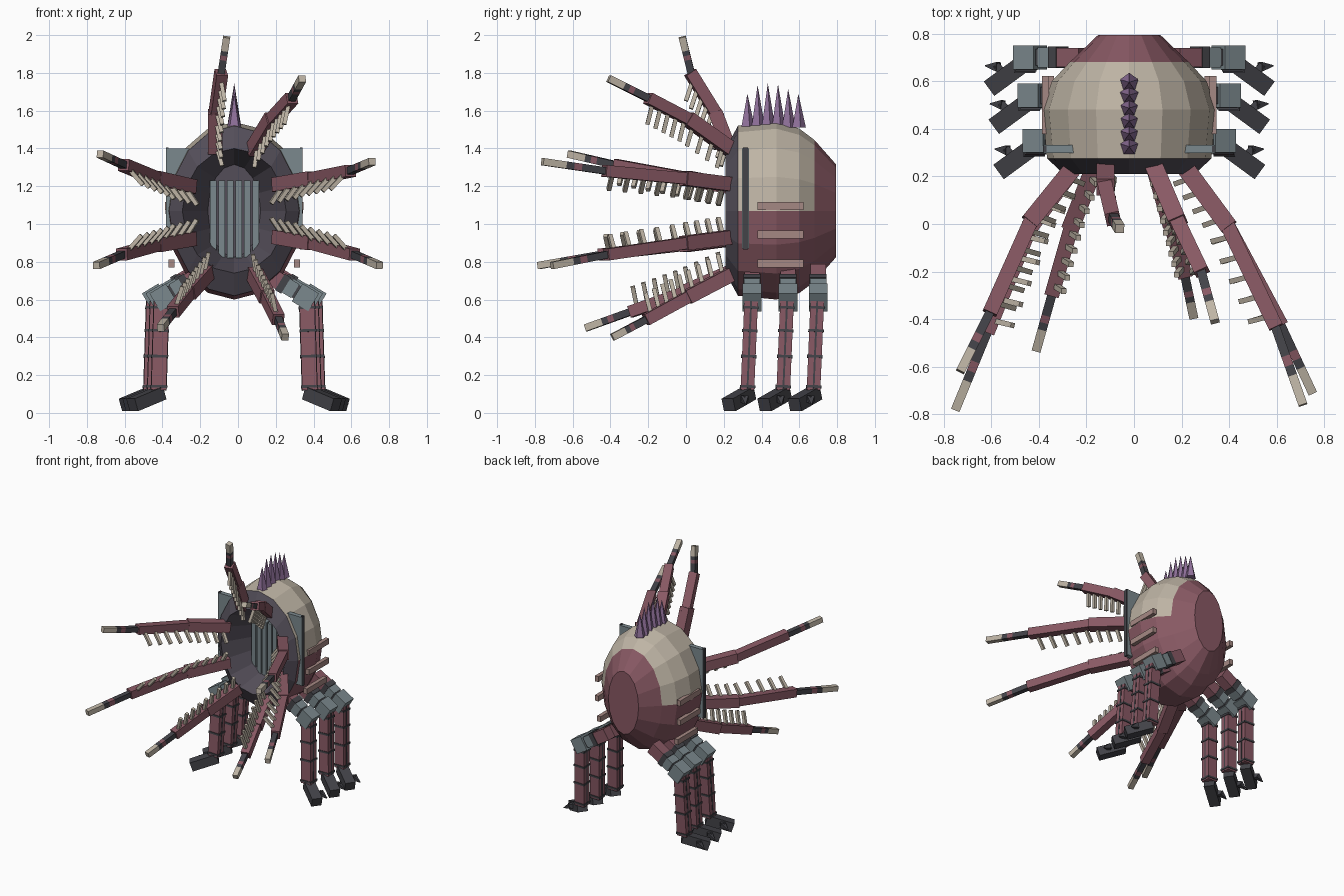
import bpy, bmesh, math
from mathutils import Vector

if "Cube" in bpy.data.objects:
    bpy.data.objects.remove(bpy.data.objects["Cube"], do_unlink=True)


def material(name, srgb):
    col = tuple(c ** 2.2 for c in srgb) + (1.0,)
    m = bpy.data.materials.new(name)
    m.use_nodes = True
    m.diffuse_color = col
    m.node_tree.nodes["Principled BSDF"].inputs["Base Color"].default_value = col
    return m


MATS = [
    material("maroon", (0.53, 0.35, 0.39)),
    material("cream", (0.74, 0.70, 0.64)),
    material("slate", (0.48, 0.53, 0.55)),
    material("charcoal", (0.27, 0.27, 0.29)),
    material("dark_mauve", (0.33, 0.31, 0.35)),
    material("purple", (0.56, 0.44, 0.60)),
    material("dusty_pink", (0.64, 0.53, 0.51)),
]
MAROON, CREAM, SLATE, CHARCOAL, MAUVE, PURPLE, PINK = range(len(MATS))
CX, CZ = -0.02, 1.07      # body axis
SIDES = 16


def finish(bm, name):
    bmesh.ops.recalc_face_normals(bm, faces=bm.faces[:])
    mesh = bpy.data.meshes.new(name)
    bm.to_mesh(mesh)
    bm.free()
    for m in MATS:
        mesh.materials.append(m)
    obj = bpy.data.objects.new(name, mesh)
    bpy.context.collection.objects.link(obj)
    return obj


def bar(bm, p, q, w, h, mat, taper=1.0):
    """Box running from p to q; w is the sideways size, h the other one."""
    p, q = Vector(p), Vector(q)
    d = (q - p).normalized()
    ref = Vector((0, 1, 0)) if abs(d.z) > 0.9 else Vector((0, 0, 1))
    side = d.cross(ref).normalized()
    up = side.cross(d)
    ends = []
    for c, k in ((p, 1.0), (q, taper)):
        ends.append([bm.verts.new(c + side * (a * w * k / 2) + up * (b * h * k / 2))
                     for a, b in ((-1, -1), (1, -1), (1, 1), (-1, 1))])
    a, b = ends
    faces = [a[::-1], b] + [[a[i], a[(i + 1) % 4], b[(i + 1) % 4], b[i]] for i in range(4)]
    for f in faces:
        bm.faces.new(f).material_index = mat


def block(bm, centre, size, mat):
    x, y, z = centre
    bar(bm, (x, y - size[1] / 2, z), (x, y + size[1] / 2, z), size[0], size[2], mat)


# Body shell: elliptical rings along y, from the bottom of the bowl, round the rim, to the back
bm = bmesh.new()
rings = [(0.43, 0.14, 0.245), (0.21, 0.275, 0.33), (0.275, 0.345, 0.45), (0.48, 0.365, 0.47),
         (0.60, 0.325, 0.435), (0.68, 0.25, 0.375), (0.795, 0.13, 0.245)]
loops = []
for y, rx, rz in rings:
    loops.append([bm.verts.new((CX + rx * math.cos(t), y, CZ + rz * math.sin(t)))
                  for t in (2 * math.pi * i / SIDES for i in range(SIDES))])
for k, (a, b) in enumerate(zip(loops, loops[1:])):
    for i in range(SIDES):
        j = (i + 1) % SIDES
        f = bm.faces.new((a[i], a[j], b[j], b[i]))
        if k < 2:
            f.material_index = MAUVE
        elif k < 5 and f.calc_center_median().z > CZ:
            f.material_index = CREAM
        else:
            f.material_index = MAROON
bm.faces.new(loops[0]).material_index = MAUVE
bm.faces.new(loops[-1]).material_index = MAROON
finish(bm, "body_shell")

# Grille of upright slats inside the bowl
bm = bmesh.new()
for i in range(6):
    block(bm, (CX - 0.112 + 0.045 * i, 0.405, 1.025), (0.035, 0.05, 0.41), SLATE)
finish(bm, "mouth_grille")

# Cheek plates and raised side bars
bm = bmesh.new()
for s in (-1, 1):
    block(bm, (CX + s * 0.295, 0.315, 1.135), (0.13, 0.035, 0.53), SLATE)
    block(bm, (CX + s * 0.355, 0.315, 1.135), (0.014, 0.024, 0.54), CHARCOAL)
finish(bm, "cheek_plates")
bm = bmesh.new()
for s in (-1, 1):
    for z, u in ((1.095, 0.352), (0.945, 0.352), (0.79, 0.332)):
        block(bm, (CX + s * u, 0.5, z), (0.03, 0.245, 0.042), PINK)
finish(bm, "side_bars")

# Crest of five-sided spikes
bm = bmesh.new()
for i, tip in enumerate((1.69, 1.735, 1.745, 1.74, 1.715, 1.69)):
    cone = bmesh.ops.create_cone(bm, cap_ends=True, segments=5, radius1=0.04, radius2=0,
                                 depth=tip - 1.51)
    bmesh.ops.translate(bm, verts=cone["verts"],
                        vec=(CX, 0.325 + 0.054 * i, (tip + 1.51) / 2))
for f in bm.faces:
    f.material_index = PURPLE
finish(bm, "crest_spikes")


# Legs: thigh blocks, banded shin, foot and claw
def leg(name, s, y, out):
    bm = bmesh.new()

    def pt(u, dy, z):
        return Vector((CX + s * (u + out), y + dy, z))

    hip, knee = pt(0.16, 0, 0.75), pt(0.43, 0, 0.585)
    bar(bm, hip, hip.lerp(knee, 0.4), 0.08, 0.09, MAROON)
    bar(bm, hip.lerp(knee, 0.34), hip.lerp(knee, 0.46), 0.09, 0.10, CHARCOAL)
    bar(bm, hip.lerp(knee, 0.46), hip.lerp(knee, 0.64), 0.085, 0.085, SLATE)
    bar(bm, hip.lerp(knee, 0.62), hip.lerp(knee, 0.7), 0.07, 0.075, CHARCOAL)
    bar(bm, hip.lerp(knee, 0.68), knee, 0.10, 0.11, SLATE)
    top, ankle = pt(0.395, -0.005, 0.59), pt(0.41, -0.025, 0.12)
    bar(bm, top, ankle, 0.08, 0.072, MAROON)
    bar(bm, top, ankle, 0.085, 0.01, CHARCOAL)
    for t in (0.07, 0.33, 0.62, 0.96):
        bar(bm, top.lerp(ankle, t - 0.015), top.lerp(ankle, t + 0.015), 0.09, 0.082, CHARCOAL)
    toe = pt(0.55, -0.125, 0.042)
    heel = pt(0.40, -0.015, 0.105)
    bar(bm, heel, toe, 0.075, 0.07, CHARCOAL)
    bar(bm, heel.lerp(toe, 0.6), pt(0.53, -0.03, 0.075), 0.04, 0.04, CHARCOAL, 0.7)
    bar(bm, pt(0.52, -0.04, 0.075), pt(0.575, -0.035, 0.045), 0.04, 0.04, CHARCOAL, 0.1)
    finish(bm, name)


for side, s in (("right", -1), ("left", 1)):
    for place, y, out in (("front", 0.35, -0.01), ("middle", 0.54, 0.01), ("back", 0.70, 0.03)):
        leg(f"leg_{place}_{side}", s, y, out)


# Tentacles: two thick segments with teeth and a thin striped tip
def tentacle(name, points):
    bm = bmesh.new()
    p = [Vector(c) for c in points]
    thin = (0.075, 0.062)
    for i in range(2):
        a, b = p[i], p[i + 1]
        axis = (b - a).normalized()
        bar(bm, a - axis * 0.02, b + axis * 0.015, thin[i], thin[i], MAROON)
        count = 4 + i
        for k in range(count):
            root = a.lerp(b, (k + 0.6) / count)
            aim = Vector((CX - root.x, 0, CZ - root.z)).normalized()
            aim.z += math.copysign(0.6, CZ - root.z)
            aim -= axis * (aim.dot(axis) * 0.5)
            bar(bm, root, root + aim.normalized() * 0.13, 0.022, 0.022, CREAM)
    a, b = p[2], p[3]
    for t0, t1, mat in ((-0.08, 0.4, CHARCOAL), (0.4, 0.52, MAROON),
                        (0.52, 0.64, CHARCOAL), (0.64, 1, CREAM)):
        bar(bm, a + (b - a) * t0, a + (b - a) * t1, 0.038, 0.038, mat)
    finish(bm, name)


tentacle("tentacle_top_right",
         [(-.12, .23, 1.40), (-.12, .16, 1.58), (-.09, .03, 1.79), (-.06, -.02, 1.99)])
tentacle("tentacle_top_left",
         [(.09, .23, 1.40), (.18, .02, 1.55), (.28, -.19, 1.66), (.34, -.41, 1.77)])
tentacle("tentacle_upper_left",
         [(.22, .23, 1.21), (.39, 0, 1.24), (.59, -.42, 1.28), (.71, -.76, 1.33)])
tentacle("tentacle_lower_left",
         [(.22, .23, .93), (.39, 0, .90), (.61, -.41, .84), (.75, -.71, .78)])
tentacle("tentacle_bottom_left",
         [(.09, .23, .73), (.15, .02, .62), (.21, -.2, .50), (.25, -.39, .40)])
tentacle("tentacle_bottom_right",
         [(-.17, .23, .74), (-.26, 0, .64), (-.34, -.28, .54), (-.41, -.53, .45)])
tentacle("tentacle_lower_right",
         [(-.26, .23, .92), (-.43, 0, .89), (-.61, -.44, .84), (-.75, -.78, .78)])
tentacle("tentacle_upper_right",
         [(-.26, .23, 1.20), (-.43, .02, 1.24), (-.60, -.36, 1.31), (-.73, -.62, 1.37)])
